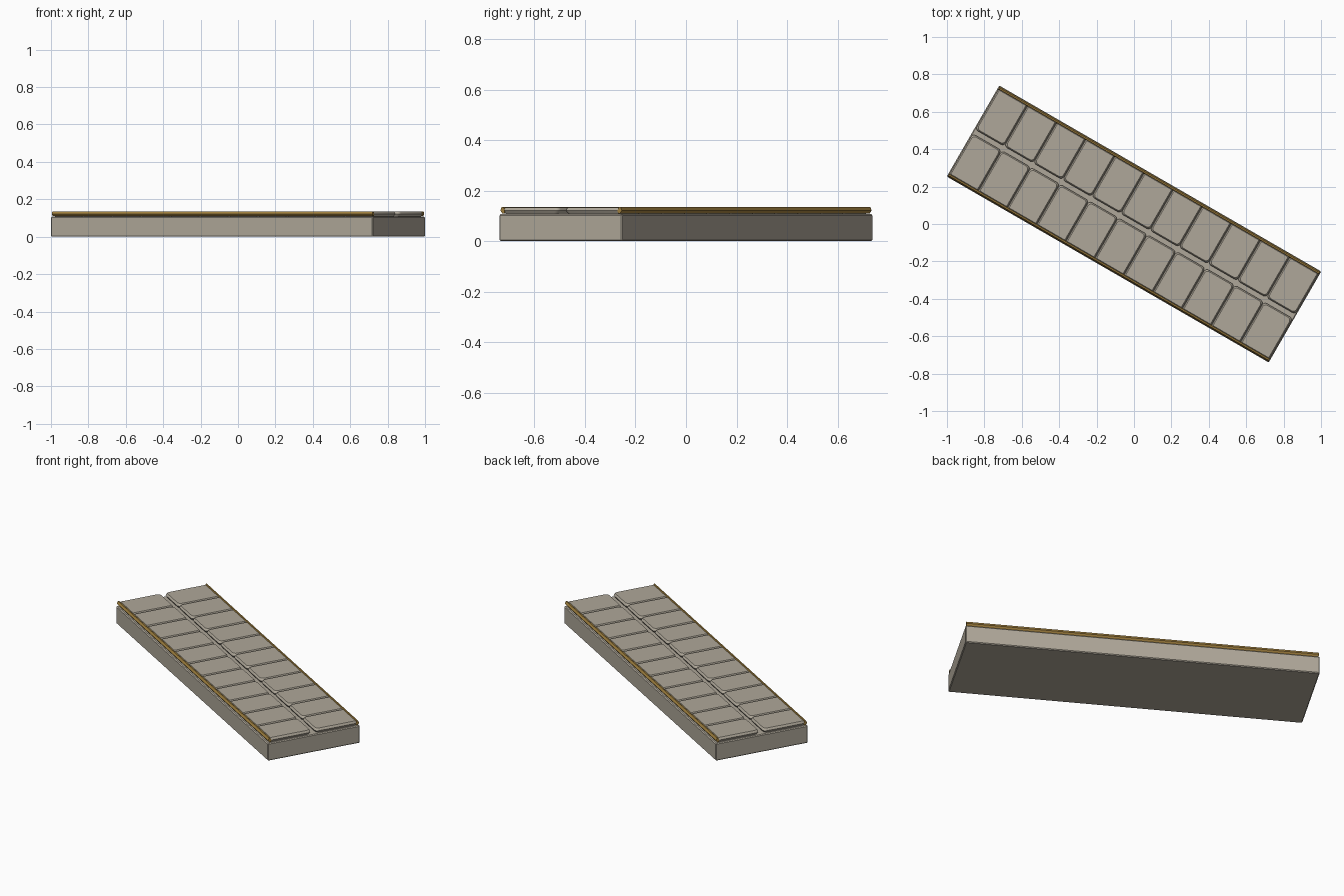
import bpy, bmesh, math
from mathutils import Matrix

if "Cube" in bpy.data.objects:
    bpy.data.objects.remove(bpy.data.objects["Cube"])

L, W = 1.988, 0.562          # slab length and width
N = 11                       # tiles per row
TURN = Matrix.Rotation(math.radians(-30), 4, 'Z')


def material(name, rgb):
    m = bpy.data.materials.new(name)
    m.diffuse_color = (*rgb, 1)
    m.use_nodes = True
    m.node_tree.nodes["Principled BSDF"].inputs["Base Color"].default_value = m.diffuse_color
    return m


gold = material("gold_trim", (0.36, 0.22, 0.05))
stone = material("warm_stone", (0.43, 0.39, 0.32))


def finish(bm, name, mat):
    bmesh.ops.recalc_face_normals(bm, faces=bm.faces)
    bm.transform(TURN)
    me = bpy.data.meshes.new(name)
    bm.to_mesh(me)
    bm.free()
    ob = bpy.data.objects.new(name, me)
    bpy.context.collection.objects.link(ob)
    me.materials.append(mat)
    return ob


def outline(x0, x1, y0, y1, r_in, r_out, n=4):
    """Rounded rectangle; r_in rounds the y0 side, r_out the y1 side."""
    pts = []
    for cx, cy, r, a in ((x1 - r_in, y0 + r_in, r_in, -90), (x1 - r_out, y1 - r_out, r_out, 0),
                         (x0 + r_out, y1 - r_out, r_out, 90), (x0 + r_in, y0 + r_in, r_in, 180)):
        for i in range(n + 1):
            t = math.radians(a + 90 * i / n)
            pts.append((cx + r * math.cos(t), cy + r * math.sin(t)))
    return pts


def lofted_plate(bm, x0, x1, y0, y1, r_in, r_out, levels, flip=1):
    """Stack outlines at (z, inset) levels and close them into a solid."""
    rings = []
    for z, d in levels:
        pts = outline(x0 + d, x1 - d, y0 + d, y1 - d, r_in, r_out)
        rings.append([bm.verts.new((x, y * flip, z)) for x, y in pts])
    for a, b in zip(rings, rings[1:]):
        for i in range(len(a)):
            j = (i + 1) % len(a)
            bm.faces.new((a[i], a[j], b[j], b[i]))
    bm.faces.new(rings[0])
    bm.faces.new(rings[-1])


# Base slab with slightly eased edges
bm = bmesh.new()
bmesh.ops.create_cube(bm, size=1)
bm.transform(Matrix.Translation((0, 0, 0.0535)) @ Matrix.Diagonal((L, W, 0.107, 1)))
bmesh.ops.bevel(bm, geom=bm.edges[:], offset=0.005, segments=1, affect='EDGES')
finish(bm, "base_slab", stone)

# Two rows of tiles with a centre channel; edges taper above and below
span = L - 0.010
pitch = span / N
for side, name in ((1, "upper_row"), (-1, "lower_row")):
    bm = bmesh.new()
    for i in range(N):
        x = -span / 2 + i * pitch
        lofted_plate(bm, x + 0.001, x + pitch - 0.001, 0.013, 0.266, 0.018, 0.004,
                     ((0.105, 0.010), (0.114, 0.004), (0.121, 0), (0.129, 0.003), (0.134, 0.007)), side)
    finish(bm, name + "_tiles", stone)

# Gold trim strips with a pointed hexagonal section along both long edges
section = ((0.260, 0.110), (0.269, 0.110), (0.278, 0.122), (0.271, 0.136), (0.264, 0.136), (0.258, 0.122))
for side, name in ((1, "back_trim"), (-1, "front_trim")):
    bm = bmesh.new()
    ends = [[bm.verts.new((x, y * side, z)) for y, z in section] for x in (-span / 2, span / 2)]
    for i in range(6):
        j = (i + 1) % 6
        bm.faces.new((ends[0][i], ends[0][j], ends[1][j], ends[1][i]))
    for e in ends:
        bm.faces.new(e)
    finish(bm, name, gold)

# Smooth the rounded tile corners while keeping the edges crisp
for ob in bpy.context.collection.objects:
    ob.select_set(True)
    bpy.context.view_layer.objects.active = ob
bpy.ops.object.shade_smooth_by_angle(angle=math.radians(30))
